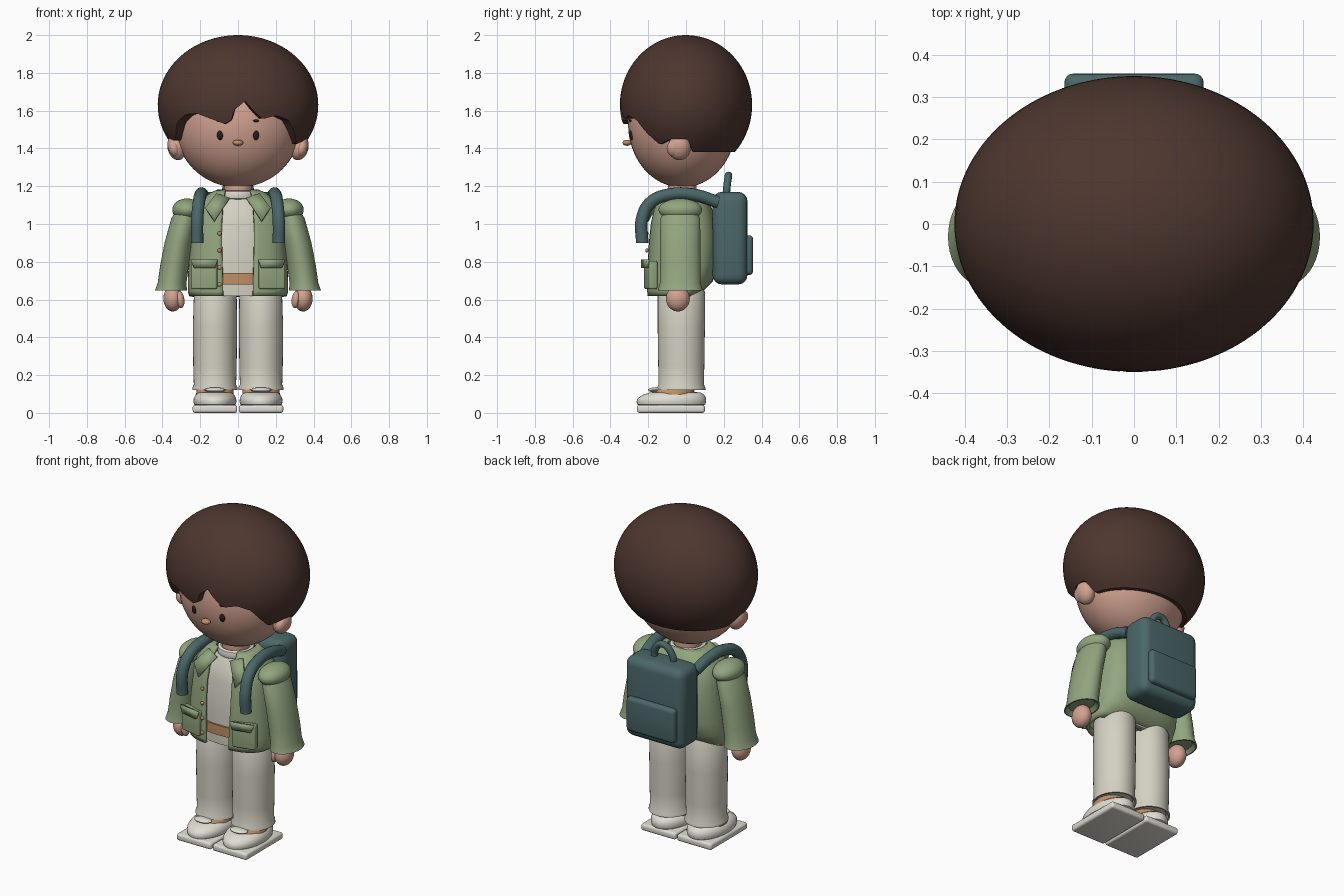
import bpy, bmesh
from math import sin, cos, asin, pi, radians, copysign
from mathutils import Vector, Matrix

if "Cube" in bpy.data.objects:
    bpy.data.objects.remove(bpy.data.objects["Cube"], do_unlink=True)


def material(name, r, g, b):
    m = bpy.data.materials.new(name)
    m.use_nodes = True
    m.diffuse_color = (r, g, b, 1)
    m.node_tree.nodes["Principled BSDF"].inputs["Base Color"].default_value = (r, g, b, 1)
    return m


HAIR = material("brown hair", .075, .037, .028)
SKIN = material("skin", .64, .36, .28)
GREEN = material("sage jacket", .29, .38, .215)
TEAL = material("teal backpack", .07, .135, .138)
CREAM = material("cream cloth", .66, .64, .545)
WHITE = material("white shoe", .74, .72, .65)
TAN = material("tan leather", .53, .27, .13)
DARK = material("dark eye", .022, .013, .01)
SIDES = (("left", 1), ("right", -1))


def finish(name, bm, mat, angle=40):
    bmesh.ops.remove_doubles(bm, verts=bm.verts, dist=1e-5)
    bmesh.ops.recalc_face_normals(bm, faces=bm.faces)
    mesh = bpy.data.meshes.new(name)
    bm.to_mesh(mesh)
    bm.free()
    mesh.materials.append(mat)
    ob = bpy.data.objects.new(name, mesh)
    bpy.context.collection.objects.link(ob)
    bpy.ops.object.select_all(action="DESELECT")
    ob.select_set(True)
    bpy.context.view_layer.objects.active = ob
    bpy.ops.object.shade_smooth_by_angle(angle=radians(angle))
    return ob


def skin_rows(name, rows, mat, closed=True):
    """Join rows of points into a surface."""
    bm = bmesh.new()
    grid = [[bm.verts.new(p) for p in row] for row in rows]
    count = len(rows[0])
    for a, b in zip(grid, grid[1:]):
        for i in range(count if closed else count - 1):
            j = (i + 1) % count
            bm.faces.new((a[i], a[j], b[j], b[i]))
    return finish(name, bm, mat)


def ring_point(t, z, cx, cy, rx, front, back, n=2):
    s, c = sin(t), cos(t)
    depth = front if c > 0 else back
    return (cx + rx * copysign(abs(s) ** (2 / n), s),
            cy - depth * copysign(abs(c) ** (2 / n), c), z)


def loft(name, rings, mat, n=2, seg=40):
    """Stack closed oval rings (z, cx, cy, rx, front, back) with end caps."""
    rows = [[ring_point(2 * pi * i / seg, *r, n) for i in range(seg)] for r in rings]
    first, last = rings[0], rings[-1]
    rows.insert(0, [(first[1], first[2], first[0])] * seg)
    rows.append([(last[1], last[2], last[0])] * seg)
    return skin_rows(name, rows, mat)


def ball(name, centre, radii, mat, tilt=0):
    bm = bmesh.new()
    bmesh.ops.create_uvsphere(bm, u_segments=40, v_segments=24, radius=1)
    bm.transform(Matrix.Translation(centre) @ Matrix.Rotation(tilt, 4, "Y")
                 @ Matrix.Diagonal((*radii, 1)))
    return finish(name, bm, mat)


def box(name, centre, size, mat, bevel, turn=0):
    bm = bmesh.new()
    bmesh.ops.create_cube(bm, size=1)
    bm.transform(Matrix.Diagonal((*size, 1)))
    bmesh.ops.bevel(bm, geom=bm.edges[:], offset=bevel, segments=4, profile=.5, affect="EDGES")
    bm.transform(Matrix.Translation(centre) @ Matrix.Rotation(turn, 4, "Z"))
    return finish(name, bm, mat)


def plate(name, points, mat, thick):
    bm = bmesh.new()
    bm.faces.new([bm.verts.new(p) for p in points])
    ob = finish(name, bm, mat)
    mod = ob.modifiers.new("thickness", "SOLIDIFY")
    mod.thickness, mod.offset = thick, 0
    return ob


def tube(name, points, radius, mat):
    curve = bpy.data.curves.new(name, "CURVE")
    curve.dimensions = "3D"
    curve.bevel_depth, curve.bevel_resolution = radius, 5
    curve.use_fill_caps = True
    spline = curve.splines.new("BEZIER")
    spline.bezier_points.add(len(points) - 1)
    for bp, p in zip(spline.bezier_points, points):
        bp.co = p
        bp.handle_left_type = bp.handle_right_type = "AUTO"
    curve.materials.append(mat)
    ob = bpy.data.objects.new(name, curve)
    bpy.context.collection.objects.link(ob)


# Head and face
ball("head", (0, -.02, 1.53), (.335, .287, .337), SKIN)
loft("neck", [(1.12, 0, -.02, .075, .075, .075), (1.25, 0, -.02, .075, .075, .075)], SKIN)
ball("nose", (0, -.312, 1.43), (.028, .024, .016), TAN)
for side, s in SIDES:
    ball(side + "_eye", (s * .095, -.287, 1.47), (.016, .014, .026), DARK)
    ball(side + "_eyebrow", (s * .095, -.293, 1.546), (.016, .01, .007), DARK)
    ball(side + "_ear", (s * .325, -.035, 1.405), (.048, .06, .068), SKIN, s * .25)
    ball(side + "_inner_ear", (s * .338, -.062, 1.4), (.03, .04, .045), SKIN, s * .25)

# Hair cap with a parted fringe: lower edge given as (degrees from front, height)
FRINGE = [(-180, 1.38), (-98, 1.38), (-92, 1.45), (-80, 1.46), (-66, 1.44), (-59, 1.47),
          (-51, 1.54), (-41, 1.58), (-31, 1.585), (-10, 1.53), (-5, 1.55), (-2.5, 1.605),
          (5, 1.65), (11, 1.6), (18, 1.555), (29, 1.575), (40, 1.55), (50, 1.48),
          (61, 1.42), (75, 1.45), (92, 1.45), (98, 1.38), (180, 1.38)]


def fringe_height(deg):
    for (a, za), (b, zb) in zip(FRINGE, FRINGE[1:]):
        if deg <= b:
            return za + (zb - za) * (deg - a) / (b - a)


columns = []
for i in range(144):
    deg = -180 + 2.5 * i
    low = asin((fringe_height(deg) - 1.63) / .37)
    col = []
    for k in range(29):
        lat = low + (pi / 2 - low) * k / 28
        col.append(Vector((.425 * cos(lat) * sin(radians(deg)),
                           -.35 * cos(lat) * cos(radians(deg)), 1.63 + .37 * sin(lat))))
    col.insert(0, Vector((col[0].x * .8, col[0].y * .8, col[0].z)))
    columns.append(col)
skin_rows("hair", list(zip(*columns)), HAIR)

# Shirt, collar, hips and belt
loft("shirt", [(.62, 0, -.02, .19, .15, .08), (.8, 0, -.02, .2, .155, .11),
               (1, 0, -.02, .18, .145, .11), (1.09, 0, -.02, .14, .12, .09),
               (1.15, 0, -.02, .08, .08, .07)], CREAM, 2.5)
loft("collar", [(1.125, 0, -.02, .085, .085, .085), (1.135, 0, -.02, .1, .1, .1),
                (1.155, 0, -.02, .105, .105, .105), (1.172, 0, -.02, .1, .1, .1),
                (1.178, 0, -.02, .085, .085, .085), (1.165, 0, -.02, .07, .07, .07)], WHITE)
loft("hips", [(.62, 0, -.02, .17, .12, .08), (.66, 0, -.02, .2, .15, .1),
              (.7, 0, -.02, .2, .15, .1)], CREAM, 2.5)
loft("belt", [(.68, 0, -.02, .21, .163, .11), (.74, 0, -.02, .21, .163, .11)], TAN, 2.5)

# Open jacket body: rings of (z, half width, front, back, half opening)
rows = []
for z, rx, front, back, gap in [(.62, .25, .178, .05, .078), (.645, .258, .18, .1, .079),
                                (.7, .258, .18, .155, .08), (.78, .254, .178, .175, .082),
                                (.9, .242, .172, .182, .085), (1, .232, .162, .172, .085),
                                (1.08, .215, .145, .15, .08), (1.13, .18, .12, .125, .075),
                                (1.16, .14, .1, .105, .07), (1.175, .105, .085, .09, .065)]:
    start = asin((gap / rx) ** 1.4)
    rows.append([ring_point(start + (2 * pi - 2 * start) * i / 60, z, 0, -.02, rx, front, back, 2.8)
                 for i in range(61)])
jacket = skin_rows("jacket_body", rows, GREEN, closed=False)
mod = jacket.modifiers.new("cloth", "SOLIDIFY")
mod.thickness, mod.offset = .016, 0

for side, s in SIDES:
    # Jacket lapels, pockets and sleeves
    plate(side + "_lapel", [(s * .045, -.14, 1.135), (s * .125, -.205, 1.015),
                            (s * .172, -.18, 1.085), (s * .115, -.12, 1.16)], GREEN, .014)
    box(side + "_pocket", (s * .178, -.187, .73), (.14, .045, .15), GREEN, .01, s * .22)
    plate(side + "_pocket_flap", [(s * .107, -.232, .812), (s * .25, -.2, .812),
                                  (s * .232, -.206, .768), (s * .122, -.231, .768)], GREEN, .014)
    ball(side + "_shoulder", (s * .27, -.03, 1.075), (.078, .115, .06), GREEN)
    loft(side + "_sleeve", [(.67, s * .355, -.03, .06, .085, .085), (.648, s * .355, -.03, .078, .11, .11),
                            (.649, s * .355, -.03, .085, .117, .117), (.66, s * .353, -.03, .082, .115, .115),
                            (.69, s * .349, -.03, .076, .108, .108), (.78, s * .336, -.03, .076, .108, .108),
                            (.9, s * .315, -.03, .074, .108, .106), (1.03, s * .285, -.03, .068, .105, .105),
                            (1.1, s * .27, -.03, .04, .07, .07)], GREEN)
    # Hands
    ball(side + "_hand", (s * .345, -.043, .605), (.05, .063, .068), SKIN)
    ball(side + "_thumb", (s * .306, -.075, .6), (.022, .028, .045), SKIN, s * .15)
    # Trouser legs
    loft(side + "_leg", [(.135, s * .122, -.025, .1, .105, .105), (.12, s * .122, -.025, .112, .12, .12),
                         (.121, s * .122, -.025, .12, .128, .128), (.135, s * .122, -.025, .119, .127, .127),
                         (.15, s * .122, -.025, .112, .12, .12), (.25, s * .122, -.025, .115, .122, .122),
                         (.45, s * .122, -.025, .117, .125, .125), (.64, s * .12, -.025, .113, .125, .125),
                         (.69, s * .115, -.025, .09, .1, .1)], CREAM)
    # Shoes
    box(side + "_sole", (s * .122, -.08, .021), (.236, .36, .042), WHITE, .014)
    loft(side + "_shoe", [(.038, s * .122, -.08, .1, .165, .17), (.045, s * .122, -.08, .11, .178, .182),
                          (.06, s * .122, -.08, .114, .182, .187), (.078, s * .122, -.08, .112, .175, .186),
                          (.095, s * .122, -.08, .103, .15, .178), (.107, s * .122, -.08, .088, .115, .16),
                          (.112, s * .122, -.08, .06, .08, .12)], WHITE)
    loft(side + "_ankle", [(.09, s * .122, -.06, .1, .12, .1), (.122, s * .122, -.055, .098, .108, .1),
                           (.138, s * .122, -.05, .085, .09, .09)], TAN)
    ball(side + "_shoe_tongue", (s * .122, -.165, .122), (.055, .035, .013), WHITE)
    # Backpack straps
    tube(side + "_strap", [(s * .216, -.232, .9), (s * .215, -.232, 1.03), (s * .207, -.185, 1.115),
                           (s * .197, -.08, 1.157), (s * .188, .05, 1.153), (s * .175, .17, 1.115)],
         .033, TEAL)

# Jacket buttons
for i in range(4):
    ball("button_%d" % (i + 1), (-.098, -.207, .68 + i * .09), (.011, .008, .011), TAN)

# Backpack
box("backpack", (0, .233, .925), (.4, .185, .49), TEAL, .05)
box("backpack_pocket", (0, .325, .835), (.33, .062, .21), TEAL, .022)
tube("backpack_handle", [(-.062, .212, 1.14), (-.06, .217, 1.2), (0, .225, 1.257),
                         (.06, .217, 1.2), (.062, .212, 1.14)], .02, TEAL)
